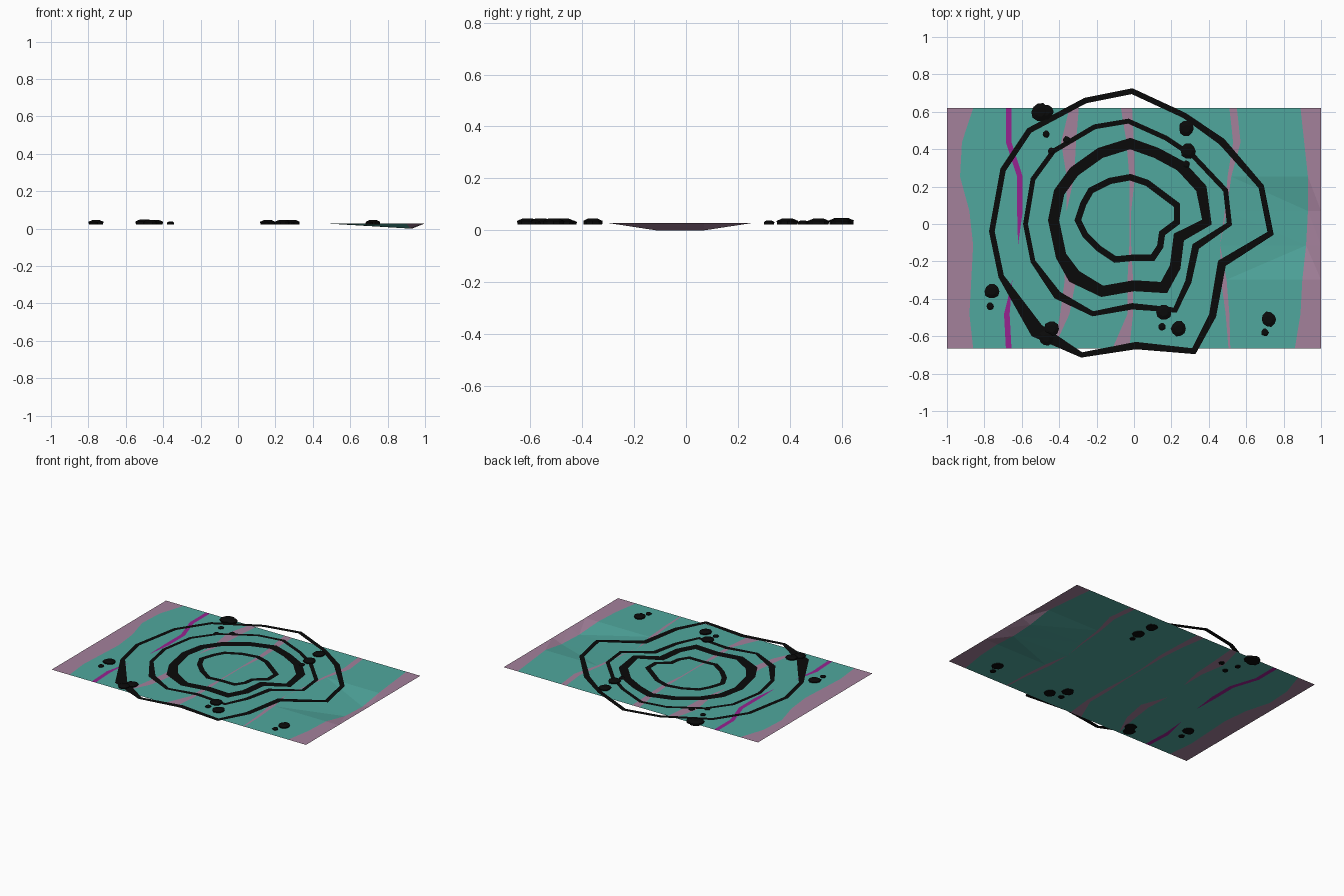
import bpy
import bmesh
import math
import random
from mathutils import Vector

random.seed(4)

default_cube = bpy.data.objects.get("Cube")
if default_cube:
    bpy.data.objects.remove(default_cube, do_unlink=True)


def make_material(name, red, green, blue):
    material = bpy.data.materials.new(name)
    material.use_nodes = True
    colour = (red, green, blue, 1)
    material.diffuse_color = colour
    shader = next(n for n in material.node_tree.nodes if n.type == "BSDF_PRINCIPLED")
    shader.inputs["Base Color"].default_value = colour
    return material


teal = make_material("teal", 0.08, 0.39, 0.34)
mauve = make_material("dusty mauve", 0.37, 0.22, 0.33)
purple = make_material("bright purple", 0.31, 0.017, 0.28)
black = make_material("black", 0.003, 0.003, 0.003)

SHEET_Z = 0.028
RING_Z = 0.031
BACK_Y, FRONT_Y = 0.62, -0.665


def finish(name, bm, materials):
    mesh = bpy.data.meshes.new(name)
    bm.to_mesh(mesh)
    bm.free()
    for material in materials:
        mesh.materials.append(material)
    obj = bpy.data.objects.new(name, mesh)
    bpy.context.collection.objects.link(obj)
    return obj


# Ground sheet: band borders, in hundredths, from the back row to the front row
left_edge = [-86, -92, -93, -88, -86, -87, -88, -86]
right_edge = [89, 91, 93, 93, 92, 90, 89, 86]

# Each stripe is a list of centres and a list of widths along the rows
purple_stripe = ([-67, -67, -61, -61, -62, -65, -68, -67], [3, 3, 3, 3, 0, 0, 3, 3])
left_stripe = ([-32, -35, -34, -36, -38, -34, -37, -43], [5, 8, 4, 0, 0, 6, 5, 0])
middle_stripe = ([-4, -2, -1, -2, -2, -2, -2, -7], [6, 4, 3, 1, 1, 3, 3, 9])
right_stripe = ([53, 55, 51, 49, 46, 48, 50, 51], [4, 4, 2, 1, 0, 3, 2, 1])


def stripe_edges(stripe):
    centres, widths = stripe
    return ([c - w / 2 for c, w in zip(centres, widths)],
            [c + w / 2 for c, w in zip(centres, widths)])


borders = [[-100] * len(left_edge), left_edge]
for stripe in (purple_stripe, left_stripe, middle_stripe, right_stripe):
    borders.extend(stripe_edges(stripe))
borders.extend([right_edge, [100] * len(right_edge)])

# Material slots: teal, mauve, purple
band_slots = [1, 0, 2, 0, 1, 0, 1, 0, 1, 0, 1]


def build_sheet():
    bm = bmesh.new()
    rows = len(left_edge)
    grid = []
    for column, border in enumerate(borders):
        verts = []
        for row, x in enumerate(border):
            y = BACK_Y + (FRONT_Y - BACK_Y) * row / (rows - 1)
            # Shallow hollow next to the right-hand border
            hollow = border is right_edge and row in (3, 4)
            verts.append(bm.verts.new((x / 100, y, 0 if hollow else SHEET_Z)))
        grid.append(verts)
    for column, slot in enumerate(band_slots):
        for row in range(rows - 1):
            a, b = grid[column], grid[column + 1]
            face = bm.faces.new((a[row], a[row + 1], b[row + 1], b[row]))
            face.material_index = slot
    bmesh.ops.remove_doubles(bm, verts=bm.verts[:], dist=0.0005)
    bmesh.ops.triangulate(bm, faces=bm.faces[:])
    return finish("ground_sheet", bm, [teal, mauve, purple])


build_sheet()


# Flat outline rings: centre line in hundredths, with a width that may swell
def build_ring(name, points, width, swell=None):
    swell = swell or {}
    path = [Vector(p) / 100 for p in points]
    count = len(path)
    bm = bmesh.new()
    pairs = []
    for i, p in enumerate(path):
        before = (p - path[i - 1]).normalized()
        after = (path[(i + 1) % count] - p).normalized()
        tangent = (before + after).normalized()
        normal = Vector((tangent.y, -tangent.x))
        miter = max(0.6, tangent.dot(after))
        offset = normal * (width * swell.get(i, 1) / 2 / miter)
        pairs.append([bm.verts.new((*(p + s * offset), RING_Z)) for s in (1, -1)])
    for i, (outer, inner) in enumerate(pairs):
        next_outer, next_inner = pairs[(i + 1) % count]
        bm.faces.new((outer, next_outer, next_inner, inner))
    return finish(name, bm, [black])


build_ring("outer_ring", [
    (-1, 71), (-26, 66), (-56, 50), (-70, 29), (-76, -4), (-71, -28),
    (-52, -57), (-28, -70), (1, -65), (32, -68), (42, -49), (47, -21),
    (73, -5), (68, 20), (47, 44), (27, 58)],
    0.03, {6: 2.6, 7: 0.9, 8: 1.3, 10: 1.3, 11: 1.5, 14: 1.3})
build_ring("second_ring", [
    (-3, 55), (-21, 52), (-43, 39), (-54, 24), (-58, 0), (-54, -20),
    (-41, -38), (-22, -48), (-1, -44), (22, -46), (29, -31), (33, -12),
    (51, 0), (49, 18), (32, 36), (17, 46)],
    0.026, {6: 1.7, 8: 1.3, 10: 1.3, 11: 1.5})
build_ring("third_ring", [
    (-2, 43), (-18, 38), (-32, 28), (-40, 17), (-43, 2), (-39, -17),
    (-32, -28), (-17, -36), (0, -33), (16, -34), (22, -23), (24, -7),
    (39, 1), (36, 19), (25, 31), (12, 38)],
    0.058, {6: 1.3, 12: 0.8})
build_ring("inner_ring", [
    (-2, 25), (-13, 23), (-23, 18), (-27, 11), (-30, 2), (-26, -6),
    (-19, -13), (-10, -19), (0, -18), (10, -18), (14, -12), (15, -5),
    (23, 1), (23, 10), (15, 16), (7, 22)], 0.034)


# Pebbles: squat faceted lumps that poke slightly through the sheet
def build_pebble(name, x, y, radius):
    bm = bmesh.new()
    sides = 10
    top = SHEET_Z + 0.003 + radius * 0.35
    bottom = SHEET_Z - 0.005
    shoulder = bottom + (top - bottom) * 0.6
    wobble = [random.uniform(0.9, 1.08) for _ in range(sides)]
    rings = []
    for scale, z in ((0.95, bottom), (1, shoulder), (0.5, top)):
        ring = []
        for i, w in enumerate(wobble):
            angle = math.tau * i / sides
            r = radius * scale * w
            ring.append(bm.verts.new((r * math.cos(angle), r * math.sin(angle), z)))
        rings.append(ring)
    for low, high in zip(rings, rings[1:]):
        for i in range(sides):
            j = (i + 1) % sides
            bm.faces.new((low[i], low[j], high[j], high[i]))
    bm.faces.new(rings[-1])
    bm.faces.new(rings[0][::-1])
    obj = finish(name, bm, [black])
    obj.location = (x, y, 0)
    return obj


large_pebbles = [(-50, 60), (-47, 60), (28, 51), (29, 39), (-76, -36), (-44, -56),
                 (-47, -61), (16, -47), (24, -56), (72, -51)]
small_pebbles = [(-47, 48), (-36, 45), (-44, 39), (28, 32), (-77, -44), (15, -55),
                 (70, -58)]
for i, (x, y) in enumerate(large_pebbles):
    build_pebble(f"large_pebble_{i + 1}", x / 100, y / 100, 0.05 if i == 0 else 0.041)
for i, (x, y) in enumerate(small_pebbles):
    build_pebble(f"small_pebble_{i + 1}", x / 100, y / 100, 0.02)
